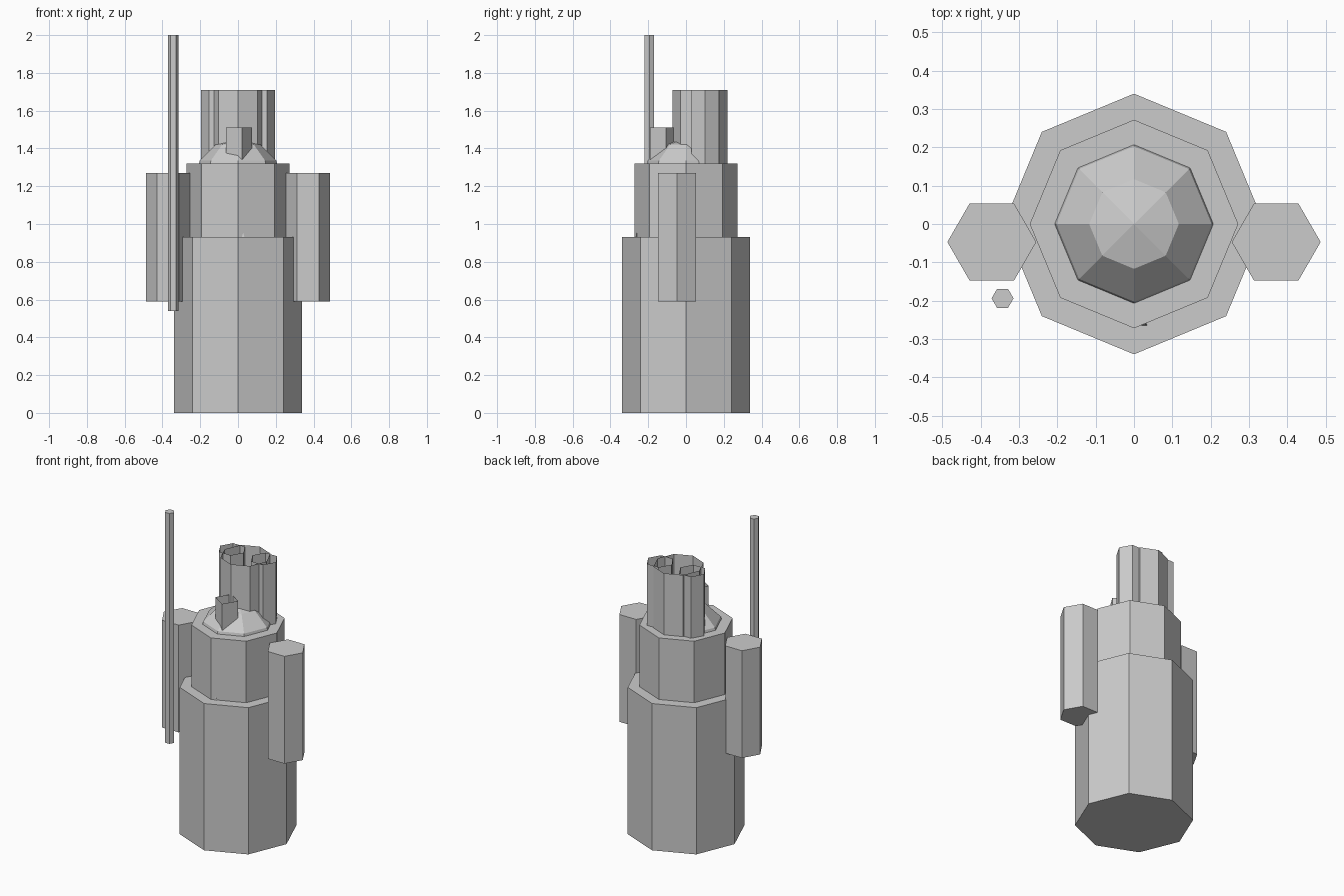
import bpy, bmesh
from math import radians, cos, sin

if "Cube" in bpy.data.objects:
    bpy.data.objects.remove(bpy.data.objects["Cube"])


def prism(name, sides, r, x, y, z0, z1, turn=0.0, closed=True):
    """Upright prism; open tubes have only their side walls."""
    bm = bmesh.new()
    angles = [radians(turn + 360 * i / sides) for i in range(sides)]
    low, high = [[bm.verts.new((x + r * cos(a), y + r * sin(a), z)) for a in angles]
                 for z in (z0, z1)]
    for i in range(sides):
        j = (i + 1) % sides
        bm.faces.new((low[i], low[j], high[j], high[i]))
    if closed:
        bm.faces.new(low[::-1])
        bm.faces.new(high)
    return finish(name, bm)


def finish(name, bm):
    mesh = bpy.data.meshes.new(name)
    bm.to_mesh(mesh)
    bm.free()
    obj = bpy.data.objects.new(name, mesh)
    bpy.context.collection.objects.link(obj)
    return obj


# robe and torso
prism("robe", 8, 0.34, 0, 0, 0, 0.93)
prism("torso", 8, 0.272, 0, 0, 0.92, 1.32)

# head, mostly sunk in the torso
bpy.ops.mesh.primitive_uv_sphere_add(segments=8, ring_count=6, radius=0.234,
                                     location=(0, 0, 1.219))
bpy.context.object.name = "head"

# arms and open side tubes of the headpiece
for side, label in ((-1, "left"), (1, "right")):
    prism("arm_" + label, 6, 0.116, side * 0.371, -0.047, 0.59, 1.27)
    prism("headpiece_side_" + label, 6, 0.082, side * 0.113, 0.10, 1.31, 1.71, closed=False)

# open central tube of the headpiece, and the small square tube in front
prism("headpiece_centre", 8, 0.146, 0, 0.075, 1.31, 1.71, closed=False)
prism("front_tube", 4, 0.0707, 0.0055, -0.121, 1.31, 1.51, turn=-77, closed=False)

# staff
prism("staff", 6, 0.0286, -0.343, -0.194, 0.54, 2.0)

# tiny spike on the front of the torso
bpy.ops.mesh.primitive_cone_add(vertices=3, radius1=0.012, radius2=0, depth=0.035,
                                location=(0.027, -0.26, 0.938))
bpy.context.object.name = "front_spike"
